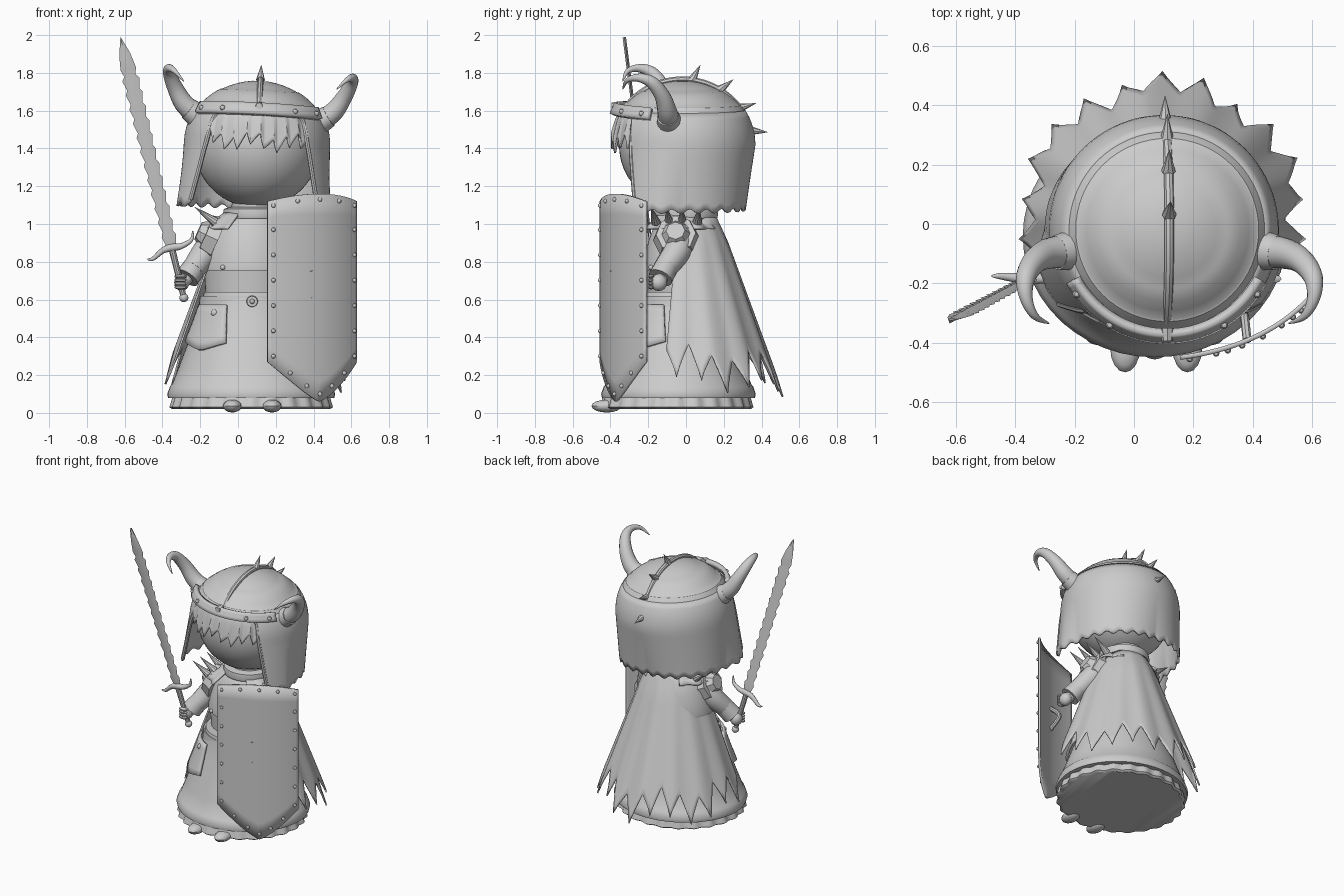
import bpy, bmesh, math
from math import sin, cos, pi, radians
from mathutils import Vector as V, Matrix as M

if "Cube" in bpy.data.objects:
    bpy.data.objects.remove(bpy.data.objects["Cube"])

XF = M.Identity(4)          # transform applied to whatever is built next


def mesh(name, verts, faces, thick=0):
    me = bpy.data.meshes.new(name)
    me.from_pydata([XF @ V(v) for v in verts], [], faces)
    bm = bmesh.new()
    bm.from_mesh(me)
    bmesh.ops.remove_doubles(bm, verts=bm.verts, dist=1e-5)
    bmesh.ops.recalc_face_normals(bm, faces=bm.faces)
    bm.to_mesh(me)
    bm.free()
    ob = bpy.data.objects.new(name, me)
    bpy.context.collection.objects.link(ob)
    if thick:
        m = ob.modifiers.new("thickness", 'SOLIDIFY')
        m.thickness, m.offset = thick, 0
    return ob


def loft(name, rings):
    n = len(rings[0])
    verts = [p for r in rings for p in r]
    faces = [(i*n+j, i*n+(j+1) % n, (i+1)*n+(j+1) % n, (i+1)*n+j)
             for i in range(len(rings)-1) for j in range(n)]
    faces += [tuple(range(n)), tuple(range(len(verts)-n, len(verts)))]
    return mesh(name, verts, faces)


def lathe(name, prof, cx, cy, sy=1, n=48):
    return loft(name, [[(cx+r*cos(2*pi*j/n), cy+sy*r*sin(2*pi*j/n), z) for j in range(n)]
                       for r, z in prof])


def sheet(name, f, nu, nv, thick=0.012):
    verts = [f(i/nu, j/nv) for i in range(nu+1) for j in range(nv+1)]
    faces = [(i*(nv+1)+j, (i+1)*(nv+1)+j, (i+1)*(nv+1)+j+1, i*(nv+1)+j+1)
             for i in range(nu) for j in range(nv)]
    return mesh(name, verts, faces, thick)


def tube(name, pts, radii, n=12, sub=4):
    """Round tube along a smoothed path."""
    P = [V(p) for p in pts]
    path = []
    for i in range(len(P)-1):
        a, b, c, d = P[max(i-1, 0)], P[i], P[i+1], P[min(i+2, len(P)-1)]
        for k in range(sub):
            t = k/sub
            q = 0.5*(2*b+(c-a)*t+(2*a-5*b+4*c-d)*t*t+(3*b-a-3*c+d)*t**3)
            path.append((q, radii[i]*(1-t)+radii[i+1]*t))
    path.append((P[-1], radii[-1]))
    rings, side = [], None
    for i, (q, r) in enumerate(path):
        d = (path[min(i+1, len(path)-1)][0]-path[max(i-1, 0)][0]).normalized()
        side = d.orthogonal() if side is None else side-d*side.dot(d)
        side.normalize()
        w = d.cross(side)
        rings.append([q+(side*cos(2*pi*j/n)+w*sin(2*pi*j/n))*r for j in range(n)])
    return loft(name, rings)


def cone(name, a, b, r, r2=0.001, n=10):
    return tube(name, [a, b], [r, r2], n, 1)


def ball(name, c, rad, n=16):
    rx, ry, rz = rad if isinstance(rad, tuple) else (rad,)*3
    rings = [[(c[0]+rx*s*cos(2*pi*j/n), c[1]+ry*s*sin(2*pi*j/n), c[2]-rz*cos(a)) for j in range(n)]
             for a, s in ((pi*i/(n//2), max(sin(pi*i/(n//2)), 0.01)) for i in range(n//2+1))]
    return loft(name, rings)


def lerp(a, b, t):
    return a+(b-a)*t


# ---- gown, torso, belt
BX, BY = 0.07, -0.04
loft("underskirt", [[(BX+(r+0.008*cos(24*a))*cos(a), -0.05+0.94*(r+0.008*cos(24*a))*sin(a), z)
                     for a in (2*pi*j/144 for j in range(144))]
                    for r, z in ((0.41, 0.02), (0.425, 0.03), (0.41, 0.08), (0.38, 0.10))])
SK = [(0.38, 0.085), (0.44, 0.08), (0.445, 0.10), (0.43, 0.14), (0.42, 0.15), (0.385, 0.24),
      (0.34, 0.36), (0.295, 0.48), (0.265, 0.57), (0.25, 0.64)]
lathe("skirt", SK, BX, BY, 0.92)
lathe("torso", [(0.24, 0.6), (0.245, 0.68), (0.25, 0.755), (0.262, 0.755), (0.262, 0.775), (0.25, 0.83),
                (0.232, 0.91), (0.2, 0.98), (0.16, 1.04), (0.12, 1.06)], BX, 0, 0.86)
lathe("belt", [(0.25, 0.56), (0.278, 0.56), (0.272, 0.62), (0.25, 0.62)], BX, -0.03, 0.9)
lathe("neck", [(0.13, 1.0), (0.12, 1.15)], 0.09, 0)
lathe("collar", [(0.13, 1.03), (0.165, 1.03), (0.17, 1.05), (0.165, 1.08), (0.13, 1.09)], 0.09, 0)
cone("belt_buckle", (0.075, -0.26, 0.59), (0.075, -0.305, 0.59), 0.032, 0.028, 16)
ball("buckle_stud", (0.075, -0.305, 0.59), 0.013)


def skirt_r(z):
    for (r0, z0), (r1, z1) in zip(SK[1:], SK[2:]):
        if z <= z1:
            return lerp(r0, r1, (z-z0)/(z1-z0))
    return SK[-1][0]


# ---- hip flaps, shoes, jacket buttons
for s in (1, -1):
    def flap(u, v, s=s):
        a = radians(lerp(-68, -12, u)+(u-0.5)*-10*(1-v))
        zb = 0.33+0.09*abs(u-0.45)
        z = lerp(0.57, zb, v)
        r = skirt_r(z)+0.02
        return (BX+s*r*cos(a), BY+0.92*r*sin(a), z)
    sheet("hip_flap", flap, 10, 6, 0.018)
    p = flap(0.3, 0.18)
    ball("flap_button", p, 0.02)
    ball("shoe", (0.075+s*0.105, -0.42, 0.036), (0.05, 0.08, 0.034))
    ball("jacket_button", (BX+s*0.15, -0.185, 0.77), 0.014)

# ---- cape with ragged hem
TEETH = 13


def cape(u, v):
    a = radians(lerp(-14, 194, u))
    k = abs((u*TEETH) % 1-0.5)*2
    zb = 0.12+0.17*k**0.8+0.04*sin(u*23)+0.04*abs(2*u-1)
    zt = lerp(1.05, 0.9, abs(2*u-1)**3)
    z = lerp(zt, zb, v)
    r = 0.5-(z-0.12)*0.36 if z < 0.9 else lerp(0.22, 0.15, (z-0.9)/0.15)
    r += 0.008*sin(u*50)*v
    return (0.095+r*cos(a), r*sin(a), z)


sheet("cape", cape, TEETH*8, 16, 0.01)

# ---- arms, cuffs, shoulder armour (both sides)
for s in (1, -1):
    def X(x):
        return 0.08+s*x
    tube("sleeve", [(X(0.17), -0.02, 0.94), (X(0.25), -0.05, 0.85), (X(0.32), -0.12, 0.755)],
         [0.085, 0.075, 0.06])
    tube("cuff", [(X(0.29), -0.09, 0.80), (X(0.35), -0.135, 0.715)], [0.06, 0.066], 20)
    tube("wrist", [(X(0.32), -0.11, 0.75), (X(0.375), -0.145, 0.69)], [0.04, 0.035])
    ball("hand", (X(0.378), -0.145, 0.69), (0.04, 0.045, 0.045))
    for k in range(4):
        ball("finger", (X(0.385), -0.185, 0.665+0.019*k), (0.034, 0.016, 0.012), 10)
    c, ax = V((X(0.19), -0.05, 0.92)), V((s*0.9, -0.05, 0.4)).normalized()
    for nm, h0, h1, r0, r1 in (("shoulder_plate", 0.0, 0.07, 0.125, 0.105),
                               ("shoulder_dome", 0.07, 0.11, 0.075, 0.05)):
        cone(nm, c+ax*h0, c+ax*h1, r0, r1, 8)

    def upper(u, v):
        a = radians(lerp(-60, 60, u))
        r = lerp(0.15, 0.27, v)+0.012*cos(u*8*pi)*v
        return (0.08+s*r*cos(a)*0.95, -0.03+r*sin(a)*0.75, lerp(1.06, 0.975, v))
    sheet("shoulder_guard", upper, 24, 4, 0.014)
    for y in (-0.16, -0.09, -0.02, 0.06):
        cone("shoulder_spike", (X(0.2), y, 1.01), (X(0.31), y*1.15, 1.09), 0.026)

# ---- shield
def shield_at(u, z, out=0.0):
    A, B, C = V((0.155, -0.45)), V((0.47, -0.41)), V((0.625, -0.21))
    p = A*(1-u)**2+B*2*u*(1-u)+C*u*u
    d = ((B-A)*(1-u)+(C-B)*u).normalized()
    return (p.x+d.y*out, p.y-d.x*out, z)


def top(u):
    return 1.12+0.04*(1-(2*u-1)**2)


def low(u):
    return 0.06+0.21*abs(2*u-1)**1.25


sheet("shield", lambda u, v: shield_at(u, lerp(low(u), top(u), v)), 28, 10, 0.016)
rivets = [(u, top(u)-0.03) for u in (0.05, 0.27, 0.5, 0.73, 0.95)]
rivets += [(u, lerp(0.3, 0.97, k/5)) for u in (0.05, 0.95) for k in range(6)]
rivets += [(u, low(u)+0.04) for u in (0.2, 0.36, 0.5, 0.64, 0.8)]
for u, z in rivets:
    ball("shield_rivet", shield_at(u, z, 0.009), 0.012, 10)
tube("shield_strap", [shield_at(0.4, 0.6), shield_at(0.45, 0.67, -0.08), shield_at(0.4, 0.76)],
     [0.015]*3, 8)

# ---- sword, built upright then tipped into the hand
d = V((-0.34, -0.18, 1.4)).normalized()
wx = (V((1, 0, 0))-d*d.x).normalized()
XF = M.Translation((-0.288, -0.15, 0.615)) @ M((wx, d.cross(wx), d)).transposed().to_4x4()
secs, N = [], 12
for k in range(N):
    w = 0.026+0.008*k/N
    z = 0.28+k*0.078
    secs += [(w, z), (w+0.013, z+0.055)]
secs += [(0.03, 1.215), (0.042, 1.25), (0.03, 1.33), (0.001, 1.425)]
loft("sword_blade", [[(w, 0, z), (0, 0.009, z), (-w, 0, z), (0, -0.009, z)] for w, z in secs])
cone("sword_grip", (0, 0, 0), (0, 0, 0.28), 0.016, 0.018)
ball("sword_pommel", (0, 0, -0.005), 0.024)
tube("sword_guard", [(-0.14, 0, 0.24), (-0.11, 0, 0.235), (-0.05, 0, 0.265), (0, 0, 0.27),
                     (0.05, 0, 0.265), (0.11, 0, 0.285), (0.13, 0, 0.33)],
     [0.003, 0.011, 0.016, 0.022, 0.016, 0.011, 0.003])

# ---- head group, leaning slightly to one side
HX, HY = 0.1, -0.02
XF = M.Translation((HX, 0, 1.4)) @ M.Rotation(radians(3), 4, 'Y') @ M.Translation((-HX, 0, -1.4))
ball("face", (HX, HY, 1.42), 0.335, 48)


def dome_r(z):
    return 0.385*max(0, 1-((max(z, 1.4)-1.4)/0.36)**2.3)**0.5


# helmet cap with two raised steps
prof = [(dome_r(z), z) for z in (1.575, 1.6, 1.63)]
prof += [(dome_r(z)-0.006, z) for z in (1.632, 1.66, 1.685, 1.705)]
prof += [(dome_r(z)-0.014, z) for z in (1.708, 1.725, 1.74, 1.75, 1.757)]
lathe("helmet_cap", prof, HX, HY, 1, 64)


def hair_at(a, z):
    front = max(0, -sin(a))
    t = max(0, (1.42-z)/0.34)
    r = dome_r(z)-0.004+lerp(-0.055, 0.04, min(1, front*1.6+0.55*abs(cos(a))))*t
    return (HX+r*cos(a), HY+r*sin(a), z)


def hair(u, v):
    zb = 1.085+0.012*cos(u*2*pi*18)
    z = lerp(1.6, zb, v)
    a0 = lerp(-50, -36, v)
    return hair_at(radians(lerp(a0, 180-a0, u)), z)


sheet("hair_curtain", hair, 108, 14, 0.014)
edge = [hair(0, v) for v in (0.97, 0.7, 0.35, 0.05)]
mid = [hair_at(radians(a), 1.585) for a in (-70, -90, -110)]
tube("face_frame", edge+mid+[hair(1, v) for v in (0.05, 0.35, 0.7, 0.97)], [0.013]*11, 8)


# ragged fringe over the forehead
def fringe(u, v):
    a = radians(lerp(-140, -40, u))
    k = (u*9) % 1
    zb = 1.40+0.07*min(k/0.7, (1-k)/0.3)+0.02*sin(u*17)
    r = lerp(0.325, 0.372, v**0.6)
    return (HX+r*cos(a), HY+r*sin(a), lerp(1.59, zb, v))


sheet("fringe", fringe, 90, 6, 0.012)


# brow band and bolts
def brow(u, v):
    a = radians(lerp(-152, -28, u))
    r = lerp(0.372, 0.345, v)
    return (HX+r*cos(a), HY+r*sin(a), lerp(1.575, 1.632, v)+0.006*cos(2*(a+pi/2)))


sheet("brow_band", brow, 40, 3, 0.028)
for u in (0.06, 0.25, 0.75, 0.94):
    p = V(brow(u, 0.5))
    ball("brow_bolt", p+(p-V((HX, HY, p.z))).normalized()*0.016, 0.014, 10)
cone("crest_bolt", (HX, -0.35, 1.625), (HX, -0.395, 1.625), 0.024, 0.018, 8)


# crest ridge and spikes
def arc(deg, r=0):
    a = radians(deg)
    return (HX, HY+(0.375+r)*cos(a), 1.4+(0.366+r)*sin(a))


tube("crest_ridge", [arc(a) for a in range(145, 9, -15)], [0.016]*10, 8)
for a in (82, 58, 36, 15):
    cone("crest_spike", arc(a), arc(a-4, 0.085), 0.024, 0.001, 8)

# horns
HP = [(0.335, -0.09, 1.565), (0.40, -0.10, 1.62), (0.45, -0.125, 1.70), (0.485, -0.18, 1.775),
      (0.485, -0.25, 1.80), (0.455, -0.31, 1.785), (0.405, -0.335, 1.735)]
for s in (1, -1):
    pts = [(HX+s*x, y, z) for x, y, z in HP]
    tube("horn", pts, [0.058, 0.052, 0.042, 0.033, 0.022, 0.013, 0.002], 16, 5)
    tube("horn_socket", [(HX+s*0.32, -0.088, 1.555), (HX+s*0.372, -0.097, 1.59)], [0.068, 0.058], 20)

# ---- smooth shading with crisp edges
bpy.ops.object.select_all(action='SELECT')
bpy.context.view_layer.objects.active = bpy.data.objects["face"]
bpy.ops.object.shade_smooth_by_angle(angle=radians(35))
